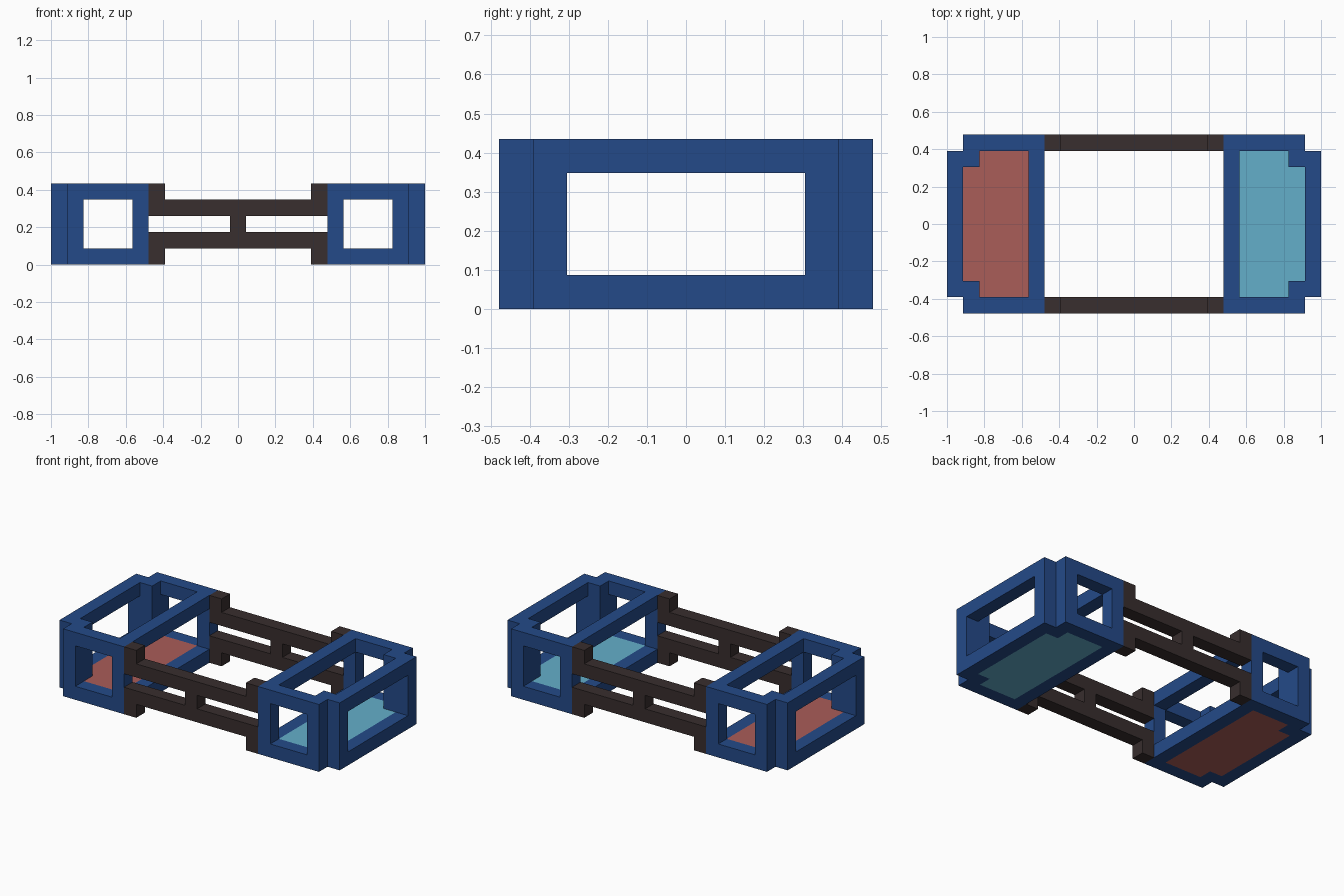
import bpy, bmesh
from mathutils import Vector

if "Cube" in bpy.data.objects:
    bpy.data.objects.remove(bpy.data.objects["Cube"], do_unlink=True)

U = 2 / 23  # modelling unit: length 23, depth 11, height 5


def material(name, rgb):
    mat = bpy.data.materials.new(name)
    mat.use_nodes = True
    color = [(c / 255 / 12.92 if c < 11 else ((c / 255 + 0.055) / 1.055) ** 2.4) for c in rgb] + [1]
    mat.diffuse_color = color
    mat.node_tree.nodes["Principled BSDF"].inputs["Base Color"].default_value = color
    return mat


blue = material("blue frame", (36, 74, 137))
dark = material("dark brown", (56, 46, 46))
red = material("dusty red", (170, 93, 88))
teal = material("light teal", (100, 175, 202))


def prism(bm, outline, lo, hi, place):
    """Extrude a closed outline from lo to hi; place maps (a, b, height) to model units."""
    rings = [[bm.verts.new(place(a, b, h)) for a, b in outline] for h in (lo, hi)]
    n = len(outline)
    for ring in rings:
        bm.faces.new(ring)
    for i in range(n):
        j = (i + 1) % n
        bm.faces.new((rings[0][i], rings[0][j], rings[1][j], rings[1][i]))


def hoop(bm, outer, inner, lo, hi, place):
    """Extrude the band between two matching outlines."""
    grid = [[bm.verts.new(place(a, b, h)) for a, b in line]
            for line, h in ((outer, lo), (outer, hi), (inner, hi), (inner, lo))]
    n = len(outer)
    for k in range(4):
        a, b = grid[k], grid[(k + 1) % 4]
        for i in range(n):
            j = (i + 1) % n
            bm.faces.new((a[i], a[j], b[j], b[i]))


def finish(bm, name, mat):
    bmesh.ops.recalc_face_normals(bm, faces=bm.faces)
    mesh = bpy.data.meshes.new(name)
    bm.to_mesh(mesh)
    bm.free()
    mesh.materials.append(mat)
    obj = bpy.data.objects.new(name, mesh)
    bpy.context.collection.objects.link(obj)


# Notched plan outlines of a cage, and its post sections
OUTER = [(1, 0), (6, 0), (6, 11), (1, 11), (1, 10), (0, 10), (0, 1), (1, 1)]
INNER = [(2, 1), (5, 1), (5, 10), (2, 10), (2, 9), (1, 9), (1, 2), (2, 2)]
CORNER_POST = [(1, 0), (2, 0), (2, 2), (0, 2), (0, 1), (1, 1)]
INNER_POST = [(5, 0), (6, 0), (6, 1), (5, 1)]

for side, sign, floor_mat in (("right", 1, red), ("left", -1, teal)):
    def plan(x, y, z):
        return Vector((sign * (x - 11.5), y - 5.5, z)) * U

    # Cage: bottom and top hoops joined by posts
    bm = bmesh.new()
    hoop(bm, OUTER, INNER, 0, 1, plan)
    hoop(bm, OUTER, INNER, 4, 5, plan)
    for post in (CORNER_POST, INNER_POST):
        prism(bm, post, 1, 4, plan)
        prism(bm, [(x, 11 - y) for x, y in post], 1, 4, plan)
    finish(bm, side + "_cage", blue)

    # Floor panel inside the bottom hoop
    bm = bmesh.new()
    prism(bm, INNER, 0, 1, plan)
    finish(bm, side + "_floor", floor_mat)

# Paired rails with end blocks and a centre strut
RAIL = [(6, 3), (17, 3), (17, 5), (16, 5), (16, 4), (7, 4), (7, 5), (6, 5)]
STRUT = [(11, 2), (12, 2), (12, 3), (11, 3)]


def elevation(x, z, y):
    return Vector((x - 11.5, y - 5.5, z)) * U


for name, y in (("front_rails", 0), ("back_rails", 10)):
    bm = bmesh.new()
    for outline in (RAIL, [(x, 5 - z) for x, z in RAIL], STRUT):
        prism(bm, outline, y, y + 1, elevation)
    finish(bm, name, dark)
